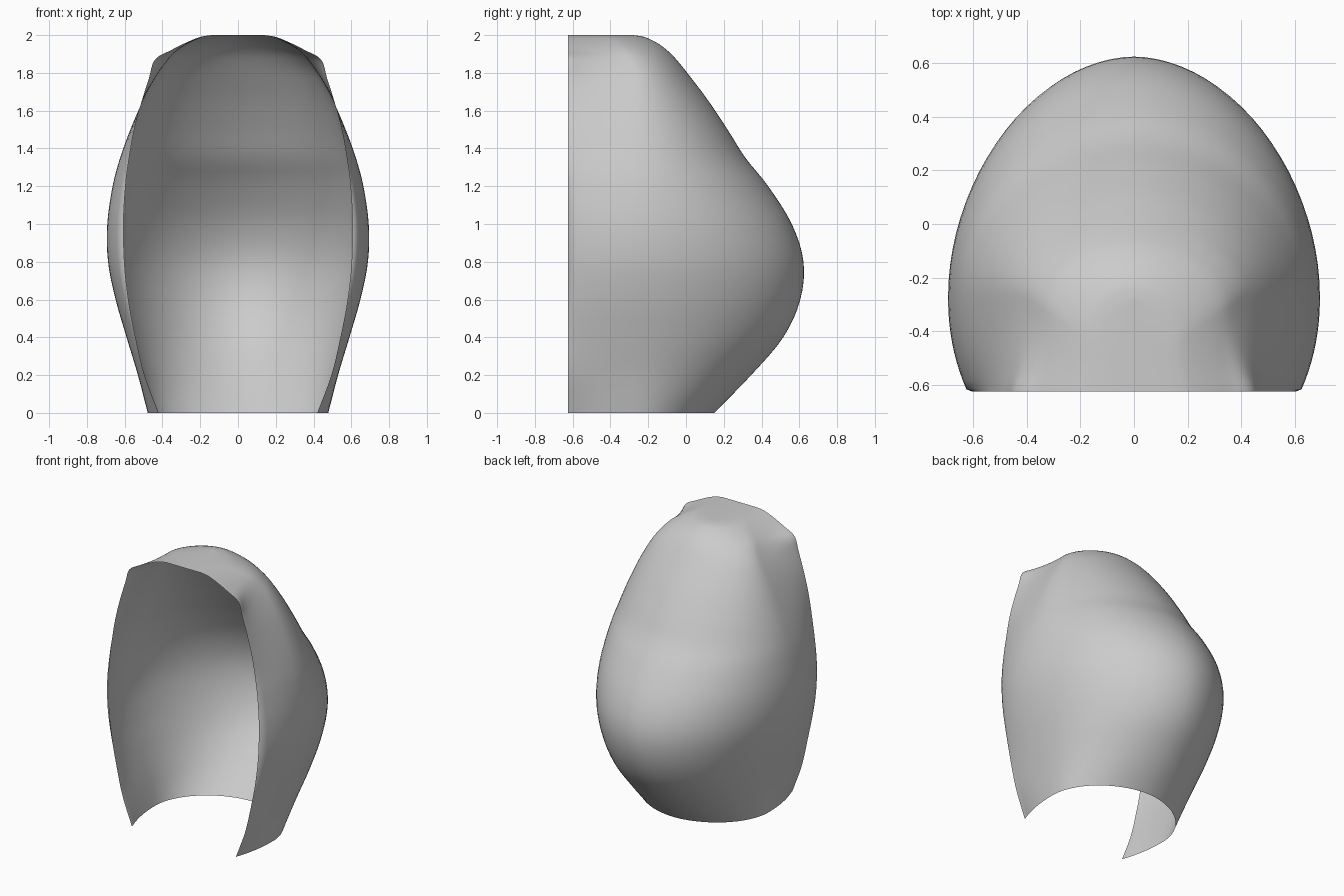
import bpy, bmesh, math

if "Cube" in bpy.data.objects:
    bpy.data.objects.remove(bpy.data.objects["Cube"])

# Horizontal sections: z, rim half-width, body half-width, back y
KEYS = [
    (0.00, 0.42, 0.478, 0.15), (0.20, 0.495, 0.53, 0.345), (0.40, 0.545, 0.59, 0.515),
    (0.60, 0.59, 0.648, 0.605), (0.80, 0.62, 0.688, 0.622), (1.00, 0.625, 0.692, 0.56),
    (1.20, 0.605, 0.664, 0.435), (1.35, 0.58, 0.624, 0.315), (1.50, 0.55, 0.57, 0.22),
    (1.65, 0.51, 0.505, 0.12), (1.77, 0.472, 0.44, 0.03), (1.87, 0.44, 0.37, -0.05),
    (1.92, 0.355, 0.32, -0.10), (1.96, 0.275, 0.255, -0.155), (1.99, 0.20, 0.185, -0.22),
    (2.00, 0.14, 0.13, -0.28),
]
FRONT = -0.625
STEPS, N_SIDE, N_BACK = 4, 10, 22


def catmull(a, b, c, d, t):
    return 0.5 * (2*b + (c - a)*t + (2*a - 5*b + 4*c - d)*t*t + (3*b - a - 3*c + d)*t**3)


def sections():
    last = len(KEYS) - 1
    for i in range(last):
        p1, p2 = KEYS[i], KEYS[i + 1]
        p0 = KEYS[i - 1] if i else [2*u - v for u, v in zip(p1, p2)]
        p3 = KEYS[i + 2] if i + 2 <= last else [2*v - u for u, v in zip(p1, p2)]
        for s in range(STEPS):
            yield [catmull(*q, s / STEPS) for q in zip(p0, p1, p2, p3)]
    yield list(KEYS[-1])


def half_section(z, rim, wide, back):
    z = min(z, 2.0)
    mid = min(-0.27, back - 0.27 + 0.06 * max(0, z - 1.8) / 0.2)
    # small inward lip along the middle of the front rim
    lip = 0.02 * math.exp(-((z - 0.9) / 0.35) ** 2)
    pts = [(rim - lip, FRONT, z)]
    for k in range(N_SIDE):
        u = 1 - k / N_SIDE
        pts.append((wide + (rim - wide) * u**2.2, mid + (FRONT + 0.008 - mid) * u, z))
    for k in range(N_BACK + 1):
        a = math.pi / 2 * k / N_BACK
        x = wide * max(0, math.cos(a)) ** 1.06
        pts.append((x if k < N_BACK else 0, mid + (back - mid) * math.sin(a) ** 1.03, z))
    return pts


# Shell half, closed at the top by a flat strip to the centre line
rows = [half_section(*s) for s in sections()]
rows.append([(0, p[1], 2.0) for p in rows[-1]])
bm = bmesh.new()
grid = [[bm.verts.new(p) for p in r] for r in rows]
for r0, r1 in zip(grid, grid[1:]):
    for j in range(len(r0) - 1):
        bm.faces.new((r0[j], r0[j + 1], r1[j + 1], r1[j]))

# Mirror to the other side and weld the seam
half = bm.verts[:] + bm.edges[:] + bm.faces[:]
copy = bmesh.ops.duplicate(bm, geom=half)["geom"]
for v in (g for g in copy if isinstance(g, bmesh.types.BMVert)):
    v.co.x *= -1
bmesh.ops.reverse_faces(bm, faces=[g for g in copy if isinstance(g, bmesh.types.BMFace)])
bmesh.ops.remove_doubles(bm, verts=bm.verts[:], dist=1e-5)

mesh = bpy.data.meshes.new("open_shell")
bm.to_mesh(mesh)
bm.free()
shell = bpy.data.objects.new("open_shell", mesh)
bpy.context.collection.objects.link(shell)
bpy.context.view_layer.objects.active = shell
shell.select_set(True)
bpy.ops.object.shade_smooth_by_angle(angle=math.radians(50))
